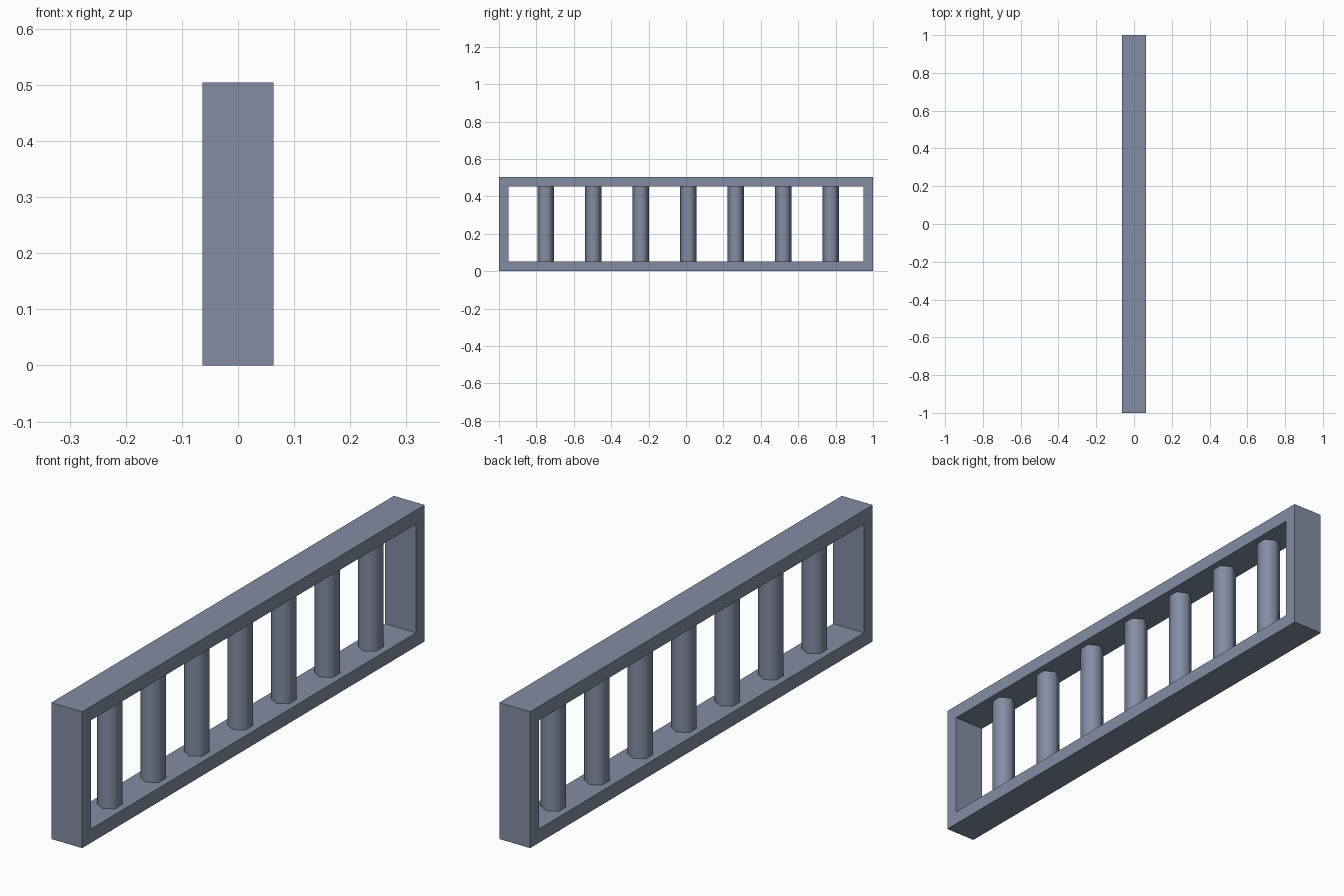
import bpy

if "Cube" in bpy.data.objects:
    bpy.data.objects.remove(bpy.data.objects["Cube"])

HALF_DEPTH, HALF_LEN, HEIGHT, RAIL = 0.063, 1.0, 0.504, 0.051

# Blue-grey paint shared by all parts
paint = bpy.data.materials.new("blue_grey")
paint.diffuse_color = (0.225, 0.265, 0.37, 1)
paint.use_nodes = True
paint.node_tree.nodes["Principled BSDF"].inputs["Base Color"].default_value = paint.diffuse_color


def build_frame():
    # Rectangular frame: outer and inner loops bridged on both faces
    outer = [(-HALF_LEN, 0), (HALF_LEN, 0), (HALF_LEN, HEIGHT), (-HALF_LEN, HEIGHT)]
    li, zi = HALF_LEN - RAIL, HEIGHT - RAIL
    inner = [(-li, RAIL), (li, RAIL), (li, zi), (-li, zi)]
    verts = [(x, y, z) for x in (HALF_DEPTH, -HALF_DEPTH) for y, z in outer + inner]
    faces = []
    for i in range(4):
        j = (i + 1) % 4
        faces += [(i, j, j + 4, i + 4),
                  (i + 8, i + 12, j + 12, j + 8),
                  (i, i + 8, j + 8, j),
                  (i + 4, j + 4, j + 12, i + 12)]
    mesh = bpy.data.meshes.new("frame")
    mesh.from_pydata(verts, [], faces)
    mesh.update()
    mesh.materials.append(paint)
    obj = bpy.data.objects.new("frame", mesh)
    bpy.context.collection.objects.link(obj)


build_frame()

# Row of six-sided, smooth-shaded bars between the rails
for i in range(7):
    bpy.ops.mesh.primitive_cylinder_add(
        vertices=6, radius=0.043, depth=HEIGHT - 2 * RAIL, end_fill_type='NOTHING',
        location=(0, 0.012 + (i - 3) * 0.254, HEIGHT / 2))
    bar = bpy.context.object
    bar.name = f"bar_{i + 1}"
    bar.data.materials.append(paint)
    bpy.ops.object.shade_smooth()
